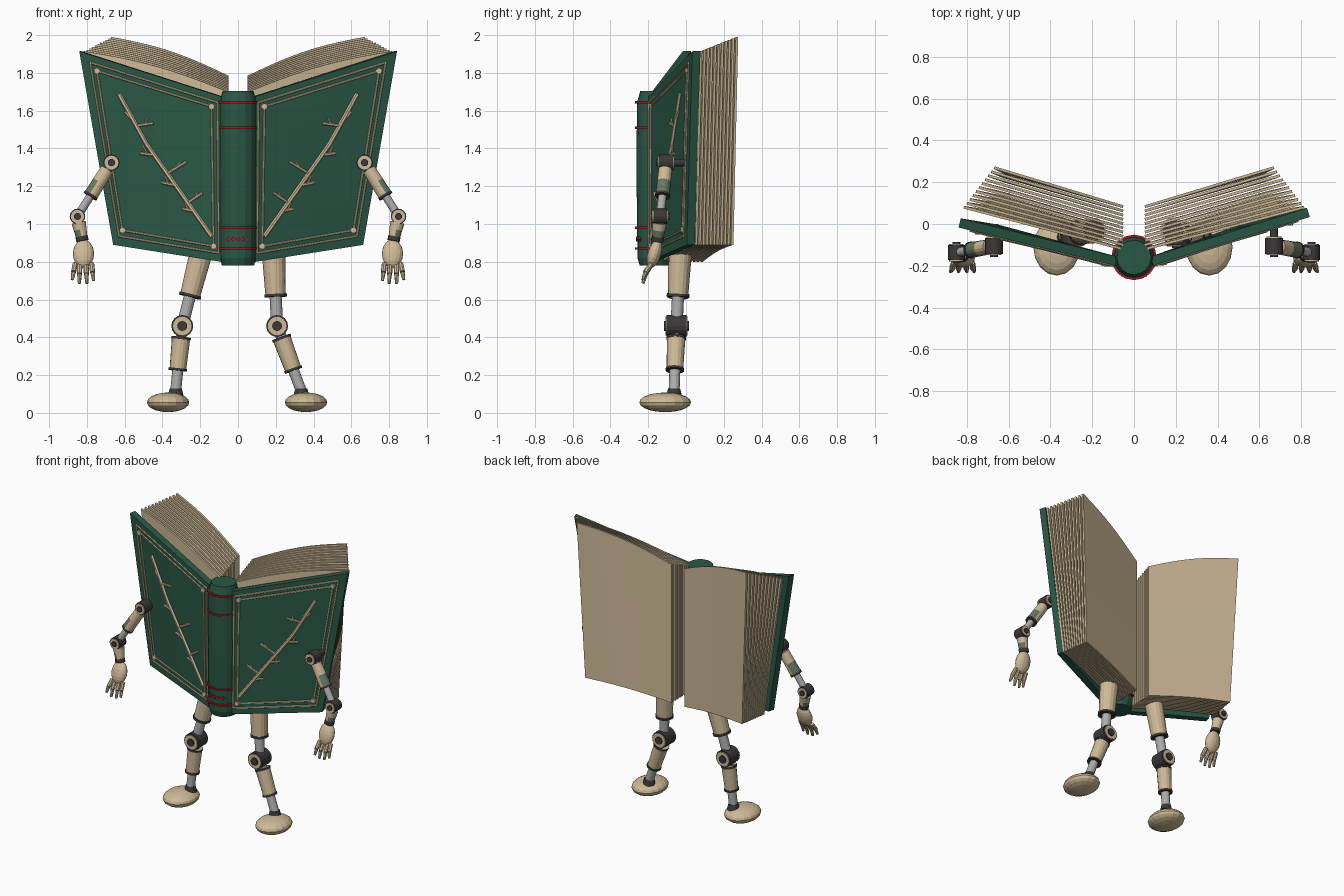
import bpy, bmesh, math
from mathutils import Vector, Matrix

cube = bpy.data.objects.get("Cube")
if cube:
    bpy.data.objects.remove(cube, do_unlink=True)


def material(name, rgb):
    m = bpy.data.materials.new(name)
    m.use_nodes = True
    m.diffuse_color = (*rgb, 1)
    m.node_tree.nodes["Principled BSDF"].inputs["Base Color"].default_value = (*rgb, 1)
    return m


GREEN = material("cover green", (0.022, 0.095, 0.058))
CREAM = material("paper cream", (0.62, 0.49, 0.31))
DARK = material("joint dark", (0.045, 0.04, 0.04))
STEEL = material("rod grey", (0.42, 0.42, 0.41))
RED = material("band red", (0.32, 0.012, 0.018))
MOSS = material("limb moss green", (0.13, 0.19, 0.12))
made = []


def finish(name, bm, *mats):
    mesh = bpy.data.meshes.new(name)
    bmesh.ops.recalc_face_normals(bm, faces=bm.faces)
    bm.to_mesh(mesh)
    bm.free()
    for m in mats:
        mesh.materials.append(m)
    ob = bpy.data.objects.new(name, mesh)
    bpy.context.collection.objects.link(ob)
    made.append(ob)
    return ob


def add_tube(bm, p, q, r, r2=None, sides=16):
    p, q = Vector(p), Vector(q)
    turn = (q - p).to_track_quat("Z", "Y").to_matrix().to_4x4()
    bmesh.ops.create_cone(bm, cap_ends=True, segments=sides, radius1=r,
                          radius2=r if r2 is None else r2, depth=(q - p).length,
                          matrix=Matrix.Translation((p + q) / 2) @ turn)


def tube(name, p, q, r, mat, r2=None, sides=16):
    bm = bmesh.new()
    add_tube(bm, p, q, r, r2, sides)
    return finish(name, bm, mat)


def ball(name, c, size, mat, tilt=0):
    bm = bmesh.new()
    mat4 = Matrix.Translation(c) @ Matrix.Rotation(tilt, 4, "X") @ Matrix.Diagonal((*size, 1))
    bmesh.ops.create_uvsphere(bm, u_segments=16, v_segments=10, radius=1, matrix=mat4)
    return finish(name, bm, mat)


def add_grid(bm, f, nu, nv):
    rows = [[bm.verts.new(f(i / nu, j / nv)) for j in range(nv + 1)] for i in range(nu + 1)]
    for a, b in zip(rows, rows[1:]):
        for j in range(nv):
            bm.faces.new((a[j], b[j], b[j + 1], a[j + 1]))


def thicken(ob, t):
    mod = ob.modifiers.new("thickness", "SOLIDIFY")
    mod.thickness, mod.offset = t, 0


def mix(a, b, t):
    return a + (b - a) * t


def joint(name, c, r, half):
    # Hinge drum with pale discs and a dark pin on both ends
    for part, rad, h, mat in (("drum", r, half, DARK), ("disc", r * 0.85, half + 0.006, CREAM),
                              ("pin", r * 0.45, half + 0.014, DARK)):
        off = Vector((0, h, 0))
        tube(f"{name}_{part}", Vector(c) - off, Vector(c) + off, rad, mat)


# Spine with raised bands
profile = [(0.0, 0.78), (0.085, 0.78), (0.097, 0.82), (0.102, 1.25), (0.1, 1.64), (0.082, 1.705), (0.0, 1.705)]
bm = bmesh.new()
ring = [bm.verts.new((r, -0.16, z)) for r, z in profile]
edges = [bm.edges.new(e) for e in zip(ring, ring[1:])]
bmesh.ops.spin(bm, geom=ring + edges, cent=(0, -0.16, 0), axis=(0, 0, 1), angle=math.tau, steps=16)
bmesh.ops.remove_doubles(bm, verts=bm.verts, dist=0.0005)
finish("spine", bm, GREEN)
for z in (0.87, 0.98, 1.51, 1.645):
    tube("spine_band", (0, -0.16, z - 0.006), (0, -0.16, z + 0.006), 0.109, RED)
for x in (-0.05, -0.025, 0, 0.025, 0.05):
    y = -0.16 - math.sqrt(0.101 ** 2 - x * x)
    tube("spine_ornament", (x, y + 0.01, 0.92), (x, y - 0.004, 0.92), 0.013, RED, sides=4)

for s in (1, -1):
    side = "left" if s > 0 else "right"
    edge_y = 0.055 if s > 0 else 0.005

    # Cover board: u runs outward from the spine, v runs up
    def cover(u, v, lift=0.0):
        x = 0.085 + u * mix(0.57, 0.75, v)
        y = mix(-0.178, mix(edge_y - 0.03, edge_y, v), u) - lift
        return Vector((s * x, y, mix(0.80 + 0.09 * u, 1.675 + 0.24 * u, v)))

    bm = bmesh.new()
    add_grid(bm, cover, 4, 4)
    thicken(finish(f"{side}_cover", bm, GREEN), 0.045)

    # Raised border lines, corner studs and branch motif
    bm = bmesh.new()

    def stroke(points, r):
        pts = [cover(u, v, 0.026) for u, v in points]
        for p, q in zip(pts, pts[1:]):
            add_tube(bm, p, q, r, sides=6)

    for a, b, c, d in ((0.03, 0.94, 0.05, 0.955), (0.075, 0.9, 0.085, 0.92)):
        stroke([(a, c), (b, c), (b, d), (a, d), (a, c)], 0.006)
    for u in (0.075, 0.9):
        for v in (0.085, 0.92):
            p = cover(u, v, 0.02)
            add_tube(bm, p, p + Vector((0, -0.016, 0)), 0.016, sides=10)
    stroke([(0.76, 0.83), (0.59, 0.59), (0.42, 0.43), (0.09, 0.14)], 0.012)
    for u, v, du, dv in ((0.65, 0.68, -0.13, 0.04), (0.66, 0.69, 0.07, 0.05), (0.54, 0.54, 0.11, -0.01),
                         (0.45, 0.45, -0.17, 0.10), (0.38, 0.395, 0.12, 0.0), (0.29, 0.31, -0.13, 0.08),
                         (0.24, 0.27, 0.10, 0.0)):
        stroke([(u, v), (u + du, v + dv)], 0.008)
        stroke([(u + du * 0.5, v + dv * 0.5), (u + du * 0.7, v + dv * 0.5 + 0.04)], 0.005)
    finish(f"{side}_cover_trim", bm, CREAM)

    # Fanned stack of pages
    bm = bmesh.new()
    sheets = 11
    for k in range(sheets):
        t = k / (sheets - 1)

        def page(u, v):
            bow = math.sin(math.pi * u)
            x = mix(0.052, mix(mix(0.65, 0.62, t), mix(0.815, 0.67, t), v), u)
            y = mix(mix(-0.12, 0.083, t), mix(0.08, 0.27, t) - 0.025 * (1 - v), u)
            low = mix(0.80, 0.89, u) + 0.012 * bow
            high = mix(mix(1.70, 1.785, t), mix(1.915, 1.99, t), u) + 0.028 * bow
            return s * x, y, mix(low, high, v)

        add_grid(bm, page, 10, 3)
    thicken(finish(f"{side}_pages", bm, CREAM), 0.013)

    # Arm
    def at(x, y, z):
        return Vector((s * x, y, z))

    shoulder, elbow, wrist = at(0.67, -0.105, 1.325), at(0.85, -0.137, 1.04), at(0.823, -0.15, 0.91)
    joint(f"{side}_shoulder", shoulder, 0.043, 0.038)
    joint(f"{side}_elbow", elbow, 0.041, 0.036)
    tube(f"{side}_shoulder_mount", shoulder, at(0.67, 0.0, 1.325), 0.02, DARK)
    tube(f"{side}_arm_rod", shoulder, elbow, 0.022, STEEL)

    def sleeve(name, a, b, p, q, r, r2):
        start, end = a.lerp(b, p), a.lerp(b, q)
        mid = start.lerp(end, 0.5)
        tube(f"{side}_{name}_top", start, mid, r, CREAM, (r + r2) / 2)
        low = tube(f"{side}_{name}_patch", mid, end, (r + r2) / 2, CREAM, r2)
        low.data.materials.append(MOSS)
        for f in low.data.polygons:
            f.material_index = int(f.normal.x * s > 0.2)

    sleeve("upper_arm", shoulder, elbow, 0.13, 0.6, 0.036, 0.038)
    tube(f"{side}_arm_ring", shoulder.lerp(elbow, 0.59), shoulder.lerp(elbow, 0.63), 0.04, DARK)
    sleeve("forearm", elbow, wrist, 0.25, 0.85, 0.038, 0.03)
    tube(f"{side}_wrist", elbow.lerp(wrist, 0.82), wrist, 0.033, DARK)

    # Hand with jointed fingers
    ball(f"{side}_palm", at(0.818, -0.167, 0.843), (0.056, 0.036, 0.078), CREAM, -0.3)
    for x, tip, z in ((0.775, 0.765, 0.70), (0.805, 0.80, 0.685), (0.838, 0.84, 0.685), (0.862, 0.878, 0.705)):
        base, end = at(x, -0.183, 0.79), at(tip, -0.228, z)
        knuckle = base.lerp(end, 0.5) + Vector((0, -0.008, 0))
        tube(f"{side}_finger_base", base, knuckle, 0.014, CREAM, sides=8)
        ball(f"{side}_knuckle", knuckle, (0.013, 0.013, 0.013), DARK)
        tube(f"{side}_finger_tip", knuckle, end, 0.013, CREAM, 0.008, sides=8)

    # Leg
    if s > 0:
        hip, knee, ankle = Vector((0.187, -0.03, 0.87)), Vector((0.207, -0.05, 0.46)), Vector((0.335, -0.063, 0.115))
        foot = (0.36, -0.11, 0.056)
    else:
        hip, knee, ankle = Vector((-0.19, -0.03, 0.87)), Vector((-0.295, -0.05, 0.46)), Vector((-0.33, -0.063, 0.115))
        foot = (-0.37, -0.11, 0.056)
    tube(f"{side}_hip_cap", hip, hip.lerp(knee, 0.06), 0.05, DARK)
    tube(f"{side}_thigh", hip.lerp(knee, 0.05), hip.lerp(knee, 0.6), 0.062, CREAM, 0.054)
    tube(f"{side}_thigh_ring", hip.lerp(knee, 0.59), hip.lerp(knee, 0.625), 0.06, DARK)
    tube(f"{side}_thigh_rod", hip.lerp(knee, 0.5), knee, 0.032, STEEL)
    joint(f"{side}_knee", knee, 0.058, 0.052)
    tube(f"{side}_shin_rod", knee, ankle, 0.029, STEEL)
    tube(f"{side}_shin", knee.lerp(ankle, 0.17), knee.lerp(ankle, 0.66), 0.049, CREAM, 0.044)
    for t, r in ((0.17, 0.052), (0.65, 0.049)):
        tube(f"{side}_shin_ring", knee.lerp(ankle, t), knee.lerp(ankle, t + 0.035), r, DARK)
    tube(f"{side}_ankle", ankle + Vector((0, 0, -0.025)), ankle + Vector((0, 0, 0.015)), 0.042, DARK, 0.032)
    ball(f"{side}_foot", foot, (0.112, 0.137, 0.052), CREAM)

# Smooth shading with sharp edges kept
for ob in bpy.context.view_layer.objects:
    ob.select_set(ob in made)
bpy.context.view_layer.objects.active = made[0]
bpy.ops.object.shade_smooth_by_angle(angle=math.radians(35))
